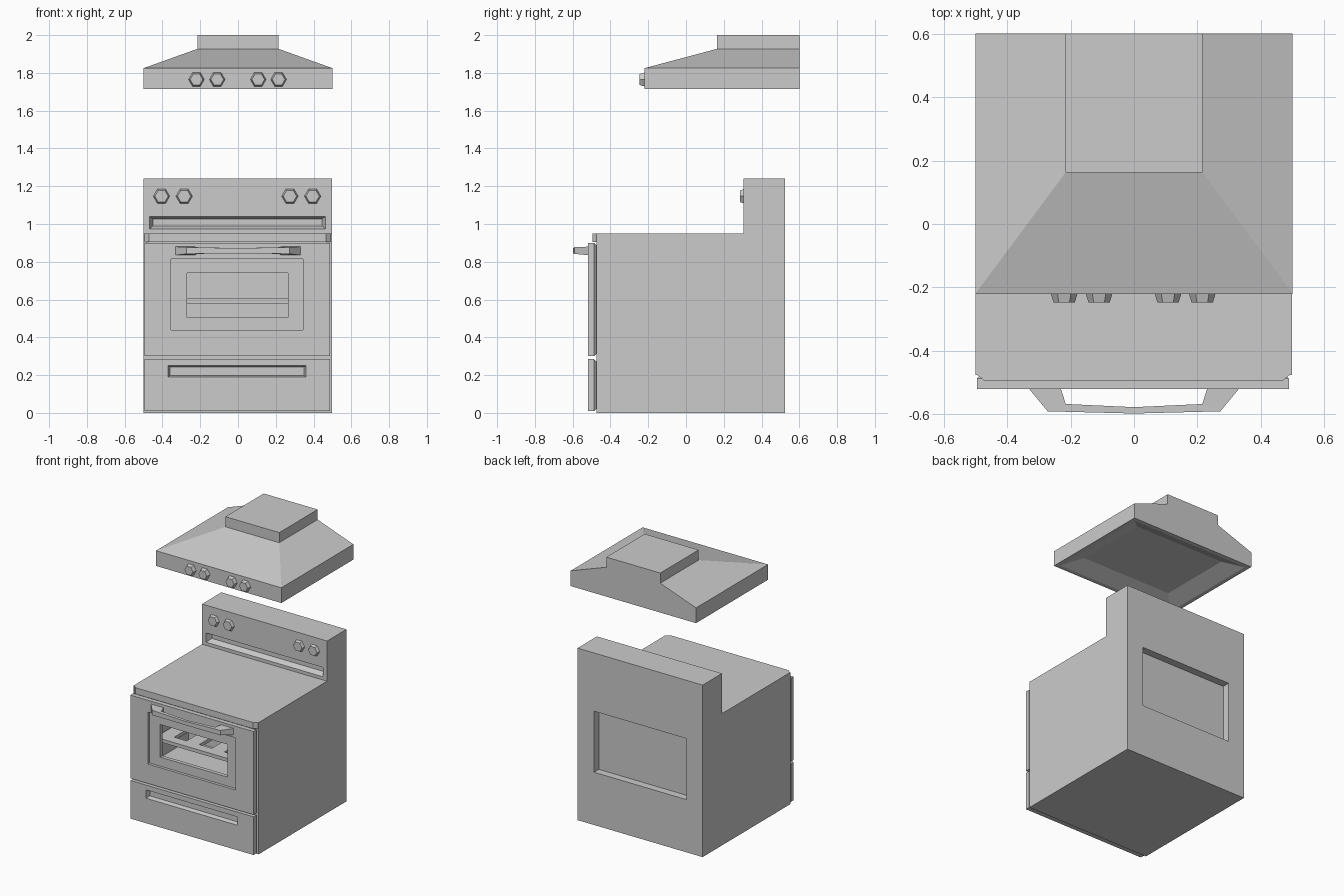
import bpy, bmesh, math

if "Cube" in bpy.data.objects:
    bpy.data.objects.remove(bpy.data.objects["Cube"])


def loft(name, rings, closed=False):
    """Skin equal-length rings of points; cap the ends unless closed."""
    bm = bmesh.new()
    vs = [[bm.verts.new(p) for p in r] for r in rings]
    n = len(vs[0])
    pairs = list(zip(vs, vs[1:])) + ([(vs[-1], vs[0])] if closed else [])
    for a, b in pairs:
        for i in range(n):
            j = (i + 1) % n
            bm.faces.new((a[i], a[j], b[j], b[i]))
    if not closed:
        bm.faces.new(vs[0])
        bm.faces.new(vs[-1])
    bmesh.ops.recalc_face_normals(bm, faces=bm.faces)
    me = bpy.data.meshes.new(name)
    bm.to_mesh(me)
    bm.free()
    ob = bpy.data.objects.new(name, me)
    bpy.context.collection.objects.link(ob)
    return ob


def rect_y(y, x0, x1, z0, z1):
    return [(x0, y, z0), (x1, y, z0), (x1, y, z1), (x0, y, z1)]


def rect_z(z, x0, x1, y0, y1):
    return [(x0, y0, z), (x1, y0, z), (x1, y1, z), (x0, y1, z)]


def box(name, x0, x1, y0, y1, z0, z1):
    return loft(name, [rect_z(z0, x0, x1, y0, y1), rect_z(z1, x0, x1, y0, y1)])


def cut(ob, cutter):
    cutter.hide_render = True
    m = ob.modifiers.new("cut", 'BOOLEAN')
    m.operation = 'DIFFERENCE'
    m.solver = 'EXACT'
    m.object = cutter
    bpy.context.view_layer.objects.active = ob
    bpy.ops.object.modifier_apply(modifier=m.name)
    bpy.data.objects.remove(cutter)


def knob(name, x, z, y_back, y_front, r):
    def ring(y, r):
        return [(x + r * math.cos(math.radians(60 * i)), y,
                 z + r * math.sin(math.radians(60 * i))) for i in range(6)]
    loft(name, [ring(y_back, r), ring(y_front, r * 0.8)])


# Stove body with raised back panel
profile = [(-.475, 0), (.525, 0), (.525, 1.24), (.305, 1.24), (.305, .95), (-.475, .95)]
body = loft("stove_body", [[(x, y, z) for y, z in profile] for x in (-.5, .497)])
cut(body, box("oven_cavity_cutter", -.36, .355, -.6, -.05, .43, .80))
cut(body, box("back_recess_cutter", -.37, .365, .47, .7, .38, .82))
cut(body, loft("vent_slot_cutter", [rect_y(.29, -.475, .47, .967, 1.045),
                                    rect_y(.345, -.45, .445, .99, 1.027)]))

# Chamfered front edge of the cooktop
loft("cooktop_edge", [[(-.5, -.47, z), (-.47, -.495, z), (.467, -.495, z), (.497, -.47, z)]
                      for z in (.905, .95)])

# Oven door: frame around an open window, with a shallow recess
loft("oven_door", [
    rect_y(-.472, -.48, .472, .315, .885),
    rect_y(-.487, -.495, .488, .30, .90),
    rect_y(-.52, -.495, .488, .30, .90),
    rect_y(-.52, -.355, .345, .44, .815),
    rect_y(-.50, -.355, .345, .44, .815),
    rect_y(-.50, -.27, .265, .505, .74),
    rect_y(-.472, -.27, .265, .505, .74)], closed=True)

# Drawer with a recessed grip
loft("bottom_drawer", [
    rect_y(-.472, -.48, .472, .025, .27),
    rect_y(-.487, -.495, .488, .01, .285),
    rect_y(-.52, -.495, .488, .01, .285),
    rect_y(-.52, -.37, .36, .19, .25),
    rect_y(-.49, -.36, .35, .198, .242)])

# Door handle, half of the sections mirrored: outer xy, inner xy, z range
half = [(-.33, -.52, -.23, -.52, .835, .88),
        (-.272, -.59, -.215, -.567, .842, .877)]
sections = half + [(0, -.597, 0, -.577, .845, .872)]
sections += [(-a, b, -c, d, e, f) for a, b, c, d, e, f in reversed(half)]
loft("door_handle", [[(a, b, e), (a, b, f), (c, d, f), (c, d, e)]
                     for a, b, c, d, e, f in sections])

# Oven shelf: two rails joined by slats
for i, y in enumerate((-.44, -.12)):
    box(f"shelf_rail_{i}", -.36, .355, y, y + .07, .58, .605)
for i in range(4):
    x = -.3 + i * .2
    box(f"shelf_slat_{i}", x - .05, x + .05, -.37, -.12, .58, .605)

# Control knobs
for i, x in enumerate((-.405, -.285, .275, .395)):
    knob(f"stove_knob_{i}", x, 1.147, .306, .285, .044)
for i, x in enumerate((-.22, -.11, .107, .215)):
    knob(f"hood_knob_{i}", x, 1.765, -.219, -.247, .042)

# Extractor hood with hollow underside
loft("extractor_hood", [
    rect_z(1.765, -.36, .36, -.08, .46),
    rect_z(1.715, -.47, .47, -.19, .57),
    rect_z(1.715, -.5, .5, -.22, .6),
    rect_z(1.825, -.5, .5, -.22, .6),
    rect_z(1.927, -.215, .215, .163, .6),
    rect_z(2.0, -.215, .215, .163, .6)])
